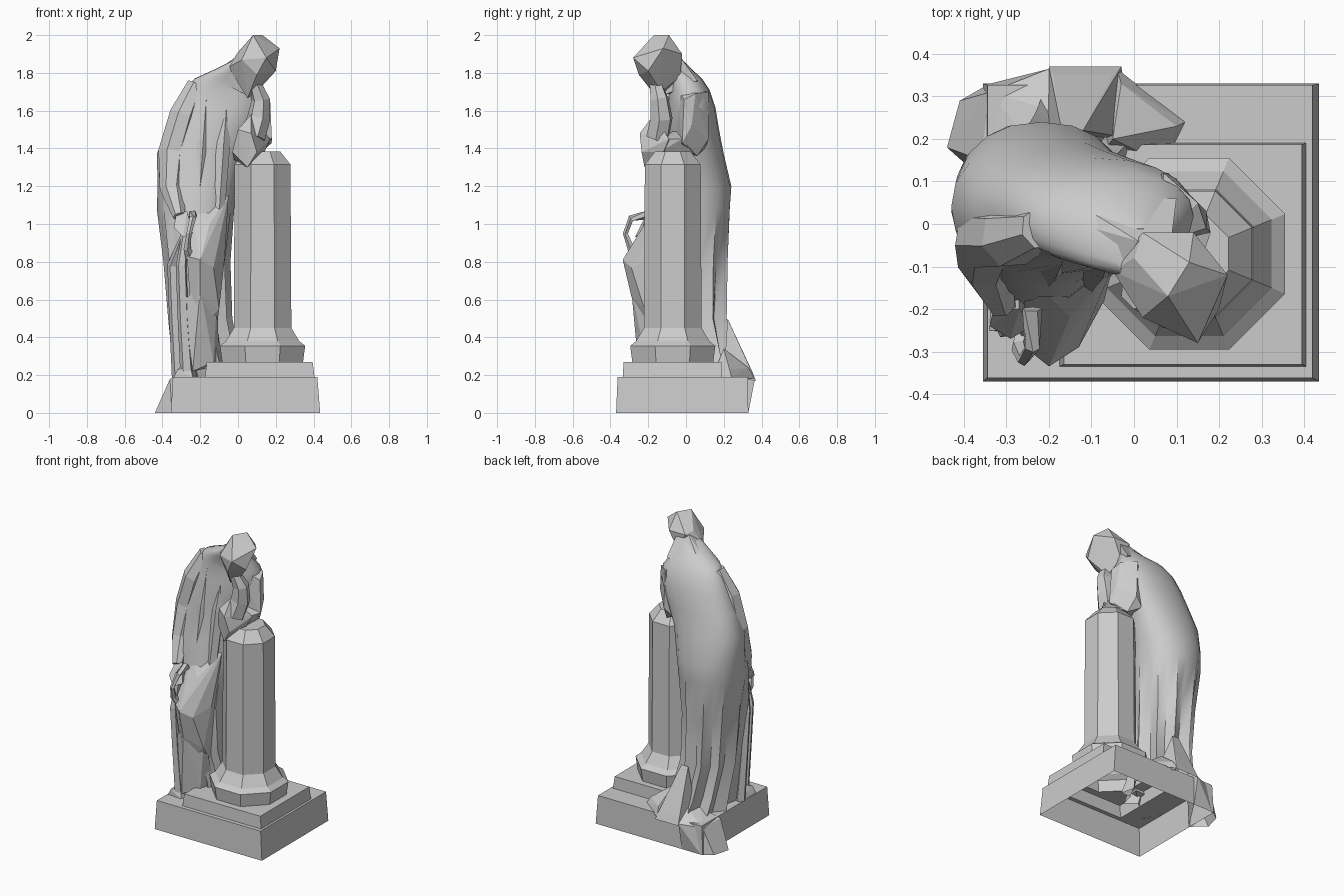
import bpy, bmesh, math
from mathutils import Vector
from mathutils.bvhtree import BVHTree

PARTS = []


def make(name, verts, faces, smooth=None):
    me = bpy.data.meshes.new(name)
    me.from_pydata([tuple(v) for v in verts], [], faces)
    bm = bmesh.new()
    bm.from_mesh(me)
    bmesh.ops.recalc_face_normals(bm, faces=bm.faces)
    bm.to_mesh(me)
    bm.free()
    if smooth:
        me.shade_smooth()
        me.set_sharp_from_angle(angle=math.radians(smooth))
    ob = bpy.data.objects.new(name, me)
    bpy.context.collection.objects.link(ob)
    return ob


def loft(name, rings, caps=(True, True), smooth=None):
    n = len(rings[0])
    verts = [v for r in rings for v in r]
    faces = [(k*n+i, k*n+(i+1) % n, (k+1)*n+(i+1) % n, (k+1)*n+i)
             for k in range(len(rings)-1) for i in range(n)]
    if caps[1]:
        faces.append(tuple(range(len(verts)-n, len(verts))))
    if caps[0]:
        faces.append(tuple(reversed(range(n))))
    ob = make(name, verts, faces, smooth)
    if all(caps):
        PARTS.append(ob)
    return ob


def hull(name, pts):
    ob = make(name, [], [])
    bm = bmesh.new()
    for p in pts:
        bm.verts.new(p)
    bmesh.ops.convex_hull(bm, input=bm.verts)
    bmesh.ops.delete(bm, geom=[v for v in bm.verts if not v.link_faces], context='VERTS')
    bm.to_mesh(ob.data)
    bm.free()
    PARTS.append(ob)
    return ob


def tube(name, path, sides=6):
    # path rows: x, y, z, radius
    pts = [Vector(p[:3]) for p in path]
    rings = []
    for k, p in enumerate(path):
        t = (pts[min(k+1, len(pts)-1)] - pts[max(k-1, 0)]).normalized()
        u = t.cross(Vector((0.2, 1, 0.1))).normalized()
        w = t.cross(u)
        rings.append([pts[k] + p[3]*(math.cos(a)*u + math.sin(a)*w)
                      for a in (2*math.pi*i/sides for i in range(sides))])
    return loft(name, rings)


def rect(x0, x1, y0, y1, z):
    return [(x1, y1, z), (x0, y1, z), (x0, y0, z), (x1, y0, z)]


def octagon(r, z):
    return [(0.13 + r*math.cos(math.pi*(i+0.5)/4), -0.07 + r*math.sin(math.pi*(i+0.5)/4), z)
            for i in range(8)]


# Hollow pedestal: plinth and step as one open shell
loft("plinth", [rect(-0.355, 0.435, -0.37, 0.33, 0), rect(-0.345, 0.42, -0.362, 0.327, 0.19),
                rect(-0.175, 0.405, -0.335, 0.19, 0.19), rect(-0.165, 0.395, -0.33, 0.187, 0.27)],
     caps=(False, False))
# Step top, running from the square edge in to the column foot
top_faces = [f for q in range(4) for f in
             ((q, 4+2*q, 5+2*q), (q, 5+2*q, 4+(2*q+2) % 8, (q+1) % 4))]
make("step_top", rect(-0.165, 0.395, -0.33, 0.187, 0.27) + octagon(0.232, 0.27), top_faces)

# Eight-sided column with a moulded foot
profile = [(0.232, 0.27), (0.244, 0.355), (0.21, 0.38), (0.165, 0.45), (0.16, 1.315), (0.10, 1.385)]
loft("column", [octagon(r, z) for r, z in profile], caps=(False, True))

# Robed body: rows of z, x range, y range, pleat depth
body = [
    (0.19, -0.34, 0.05, -0.20, 0.32, 0.26),
    (0.30, -0.35, 0.01, -0.18, 0.27, 0.26),
    (0.50, -0.37, -0.03, -0.21, 0.225, 0.22),
    (0.80, -0.395, -0.04, -0.22, 0.23, 0.15),
    (1.08, -0.43, -0.02, -0.18, 0.24, 0.04),
    (1.20, -0.425, -0.01, -0.15, 0.24, 0),
    (1.37, -0.43, 0.03, -0.12, 0.20, 0),
    (1.50, -0.38, 0.09, -0.11, 0.175, 0),
    (1.62, -0.325, 0.14, -0.10, 0.155, 0),
    (1.71, -0.28, 0.14, -0.09, 0.125, 0),
    (1.77, -0.23, 0.10, -0.10, 0.085, 0),
    (1.82, -0.12, 0.08, -0.12, 0.03, 0),
    (1.86, -0.04, 0.07, -0.13, -0.01, 0),
]
N = 20
rings = []
for z, x0, x1, y0, y1, d in body:
    ring = []
    for i in range(N):
        a = 2*math.pi*i/N
        c, s = math.cos(a), math.sin(a)
        f = 1 - d*(i % 2)
        ring.append(((x0+x1)/2 + (x1-x0)/2*f*math.copysign(abs(c)**0.9, c),
                     (y0+y1)/2 + (y1-y0)/2*f*math.copysign(abs(s)**0.9, s), z))
    rings.append(ring)
loft("robe", rings, smooth=32)

# Hem spilling over the back left corner of the plinth
hull("train_corner", [
    (-0.44, 0.18, 0), (-0.41, 0.29, 0), (-0.34, 0.33, 0), (-0.2, 0.33, 0), (-0.35, 0.1, 0),
    (-0.36, 0.15, 0.18), (-0.34, 0.31, 0.17), (-0.2, 0.365, 0.18), (-0.25, 0.2, 0.24), (-0.2, 0.27, 0.25)])
hull("train_back", [
    (-0.2, 0.37, 0.17), (-0.03, 0.37, 0.17), (-0.22, 0.2, 0.19), (0.0, 0.2, 0.19),
    (-0.05, 0.35, 0.22), (-0.19, 0.35, 0.22), (-0.12, 0.22, 0.5), (-0.17, 0.22, 0.5)])
hull("train_side", [
    (-0.04, 0.365, 0.18), (0.12, 0.24, 0.19), (0.07, 0.14, 0.19), (-0.08, 0.16, 0.19),
    (0.10, 0.23, 0.23), (-0.03, 0.33, 0.24), (-0.05, 0.2, 0.34)])

# Bent knee pushing the skirt forward, with hanging cloth beside it
hull("knee_drape", [
    (-0.2, -0.335, 0.81), (-0.13, -0.29, 0.77), (-0.27, -0.28, 0.83), (-0.07, -0.18, 0.82),
    (-0.15, -0.22, 1.0), (-0.05, -0.10, 1.15), (-0.25, -0.12, 1.12), (-0.2, -0.29, 0.62),
    (-0.1, -0.22, 0.55), (-0.24, -0.23, 0.4), (-0.12, -0.1, 0.4)])
hull("shin_drape", [
    (-0.2, -0.29, 0.66), (-0.11, -0.2, 0.62), (-0.24, -0.25, 0.22), (-0.13, -0.21, 0.27),
    (-0.1, -0.1, 0.25), (-0.26, -0.1, 0.25), (-0.29, -0.24, 0.6)])
for k, (x, y, r) in enumerate([(-0.335, -0.13, 0.03), (-0.29, -0.23, 0.03)]):
    tube("hanging_fold_%d" % (k+1), [
        (x+0.02, y+0.01, 0.19, r*1.2), (x, y, 0.5, r), (x-0.01, y-0.01, 0.78, r), (-0.28, -0.23, 0.96, 0.015)], 5)

# Foot peeping out under the hem
hull("foot", [(-0.34, -0.25, 0.19), (-0.24, -0.26, 0.19), (-0.32, -0.25, 0.23), (-0.25, -0.24, 0.24),
              (-0.33, -0.1, 0.19), (-0.2, -0.1, 0.19), (-0.26, -0.1, 0.3)])

# Lowered arm gathering the cloth, with an open loop at the hand
tube("lowered_arm", [(-0.22, -0.01, 1.74, 0.05), (-0.29, -0.03, 1.58, 0.075), (-0.345, -0.03, 1.38, 0.08),
                     (-0.35, -0.09, 1.18, 0.065), (-0.31, -0.19, 1.04, 0.035)], 7)
hull("lowered_hand", [(-0.33, -0.2, 1.04), (-0.27, -0.2, 1.07), (-0.34, -0.24, 0.98), (-0.29, -0.27, 0.93),
                      (-0.24, -0.24, 0.95), (-0.27, -0.16, 0.98)])
tube("cloth_loop", [(-0.24, -0.2, 1.05, 0.025), (-0.24, -0.29, 1.03, 0.018), (-0.26, -0.32, 0.95, 0.014),
                    (-0.27, -0.29, 0.87, 0.02), (-0.25, -0.25, 0.82, 0.03)], 5)

# Front folds of the mantle across the chest
for k, x in enumerate([-0.17, -0.06]):
    tube("chest_fold_%d" % (k+1), [(x, -0.055, 1.68, 0.03), (x-0.02, -0.09, 1.43, 0.04),
                                   (x-0.04, -0.12, 1.12, 0.035), (x-0.05, -0.16, 0.9, 0.015)], 5)

# Arm resting on the column: sleeve, folded hands and raised forearm
hull("sleeve", [
    (0.07, 0.12, 1.70), (0.15, 0.05, 1.69), (0.17, -0.01, 1.66), (0.05, -0.05, 1.72), (0.17, 0.03, 1.52),
    (0.08, 0.12, 1.45), (0.18, -0.02, 1.43), (0.10, 0.06, 1.36), (0.02, 0.1, 1.40), (0.02, -0.06, 1.38)])
hull("forearm", [
    (0.18, -0.02, 1.45), (0.13, 0.04, 1.37), (0.03, 0.03, 1.38), (0.02, -0.15, 1.36), (0.12, -0.16, 1.37),
    (0.14, -0.14, 1.45), (0.03, -0.14, 1.48), (0.06, 0.02, 1.5)])
hull("folded_hands", [
    (0.07, -0.17, 1.58), (0.17, -0.09, 1.45), (0.14, -0.12, 1.38), (0.05, -0.22, 1.30), (-0.03, -0.17, 1.38),
    (0.0, -0.2, 1.5), (0.07, -0.245, 1.48), (0.1, -0.235, 1.38), (0.08, -0.08, 1.42), (-0.02, -0.08, 1.34)])
tube("raised_forearm", [(0.08, -0.15, 1.46, 0.065), (0.11, -0.13, 1.56, 0.062), (0.12, -0.14, 1.66, 0.05),
                        (0.09, -0.16, 1.74, 0.035)], 6)

# Bowed, veiled head
hull("veiled_head", [
    (0.08, -0.17, 2.0), (0.13, -0.09, 2.0), (0.0, -0.08, 1.91), (0.02, -0.02, 1.90), (0.14, -0.02, 1.90),
    (0.22, -0.12, 1.93), (0.20, -0.2, 1.81), (0.15, -0.28, 1.88), (0.02, -0.22, 1.87), (-0.05, -0.11, 1.83),
    (0.10, -0.25, 1.79), (0.05, -0.15, 1.665), (0.10, -0.13, 1.70), (0.08, -0.03, 1.78)])
hull("veil_shoulder", [
    (-0.09, -0.08, 1.75), (-0.04, -0.12, 1.84), (0.01, -0.04, 1.90), (0.09, -0.02, 1.87), (0.1, 0.06, 1.76),
    (-0.12, 0.04, 1.79), (-0.13, 0.0, 1.80), (0.05, -0.12, 1.68), (-0.02, 0.07, 1.74)])

# Trim away faces buried inside neighbouring parts
trees = {}
for ob in PARTS:
    bm = bmesh.new()
    bm.from_mesh(ob.data)
    trees[ob.name] = BVHTree.FromBMesh(bm)
    bm.free()


def inside(tree, p):
    d, hits, o = Vector((0.31, 0.87, 0.38)).normalized(), 0, Vector(p)
    while True:
        loc = tree.ray_cast(o, d)[0]
        if loc is None:
            return hits % 2 == 1
        hits, o = hits + 1, loc + d*1e-4


for ob in PARTS:
    bm = bmesh.new()
    bm.from_mesh(ob.data)
    buried = [f for f in bm.faces if f.normal.z < -0.99 and f.calc_center_median().z < 0.2 or any(
        all(inside(t, p) for p in [v.co for v in f.verts] + [f.calc_center_median()])
        for n, t in trees.items() if n != ob.name)]
    bmesh.ops.delete(bm, geom=buried, context='FACES')
    bm.to_mesh(ob.data)
    bm.free()
